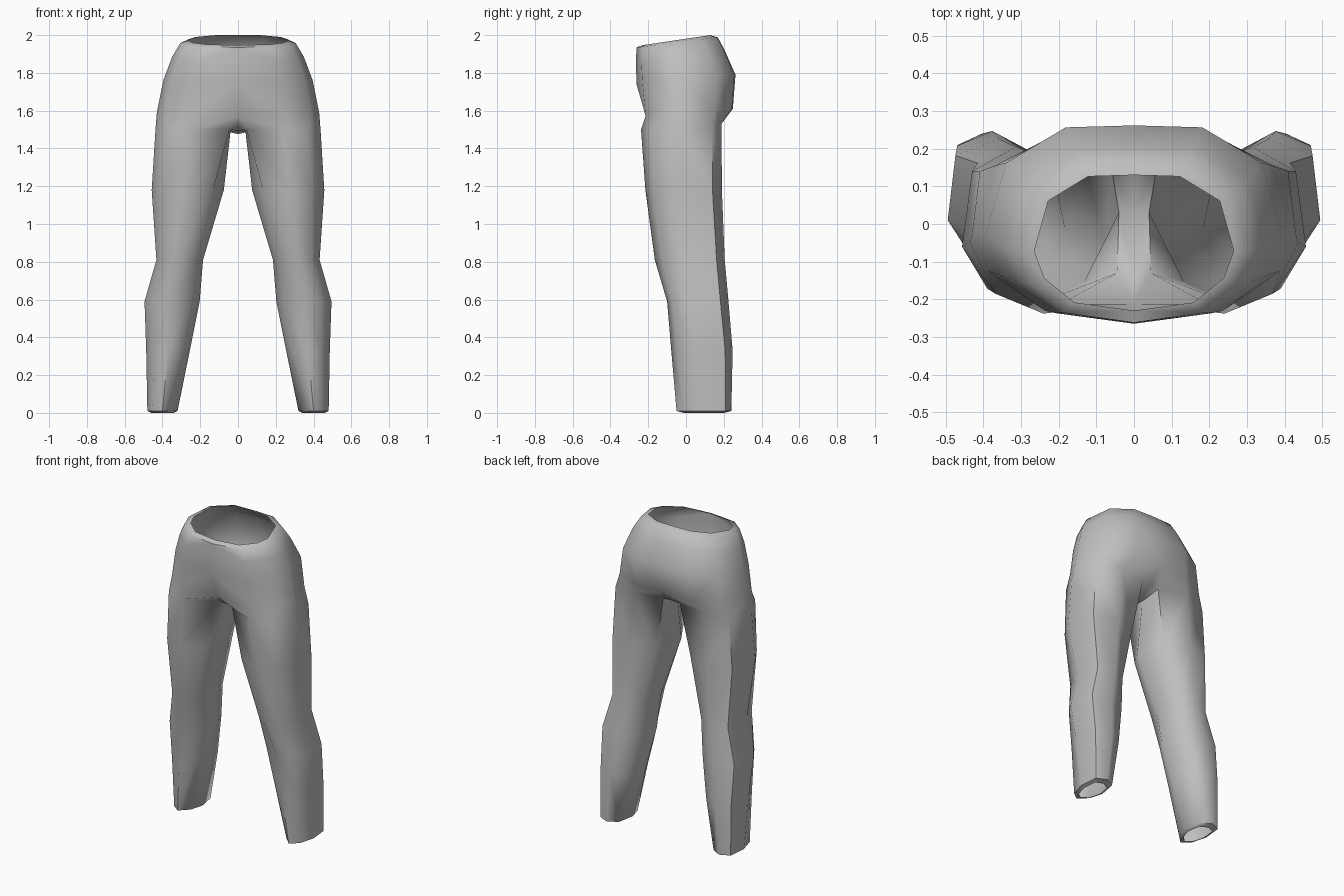
import bpy
import bmesh
from math import radians
from mathutils import Vector

cube = bpy.data.objects.get("Cube")
if cube:
    bpy.data.objects.remove(cube)

# Plain cloth material
cloth = bpy.data.materials.new("grey cloth")
cloth.use_nodes = True
GREY = (0.52, 0.52, 0.52, 1)
cloth.diffuse_color = GREY
cloth.node_tree.nodes["Principled BSDF"].inputs["Base Color"].default_value = GREY

# Half outline of the hips, front centre round the side to back centre
HIP = [(0, -1), (.6, -.88), (.9, -.52), (1, -.12), (.86, .62), (.46, .98), (0, 1)]
# Outline of a leg: front inner, front, outer side, back, back inner, inner
LEG = [(-.7, -.6), (0, -1), (.65, -.72), (1, 0), (.86, .8), (.05, 1), (-.75, .75), (-1, 0)]

bm = bmesh.new()


def hip_ring(z_front, z_back, width, front, back):
    mid, half = (front + back) / 2, (back - front) / 2
    return [bm.verts.new((u * width, mid + v * half,
                          z_front + (z_back - z_front) * (v + 1) / 2)) for u, v in HIP]


def leg_ring(z, inner, outer, front, back, side):
    mid, half = (inner + outer) / 2, (outer - inner) / 2
    ring = []
    for u, v in LEG:
        reach = back - side if v > 0 else side - front
        ring.append(bm.verts.new((mid + u * half, side + v * reach, z)))
    return ring


def bridge(a, b, closed=False):
    n = len(a)
    for i in range(n if closed else n - 1):
        j = (i + 1) % n
        bm.faces.new((a[i], a[j], b[j], b[i]))


# Hips, from the waist lip down to the seat
hips = [hip_ring(*r) for r in (
    (1.947, 2.0, .265, -.23, .13),
    (1.935, 1.988, .305, -.262, .168),
    (1.86, 1.92, .348, -.265, .205),
    (1.74, 1.79, .395, -.262, .262),
    (1.57, 1.61, .43, -.243, .248))]
for a, b in zip(hips, hips[1:]):
    bridge(a, b)
seat = hips[-1]
seat[0].co.y += .03

# Leg, from the crotch to the hem
legs = [leg_ring(*r) for r in (
    (1.5, .045, .437, -.238, .188, -.05),
    (1.18, .075, .457, -.215, .19, -.06),
    (.81, .185, .432, -.165, .205, -.01),
    (.59, .203, .495, -.1, .225, .01),
    (.33, .255, .486, -.078, .247, .05),
    (.01, .32, .48, -.05, .24, .09))]
for a, b in zip(legs, legs[1:]):
    bridge(a, b, True)

# Crotch edges of the leg top
top = legs[0]
top[0].co = (.045, -.13, 1.5)
top[7].co = (.04, .03, 1.485)
top[6].co = (.06, .15, 1.52)
top[5].co.z = 1.53

# Hem turned in at the ankle
hem = legs[-1]
centre = sum((v.co for v in hem), Vector()) / len(hem)
turned = [bm.verts.new(centre + (v.co - centre) * .74 - Vector((0, 0, .01))) for v in hem]
bridge(hem, turned, True)

# Join the seat to the leg and close the crotch
bridge(seat[1:6], top[1:6])
under = [bm.verts.new(p) for p in ((0, -.13, 1.495), (0, .03, 1.475), (0, .16, 1.53))]
bm.faces.new((seat[0], seat[1], top[1], top[0]))
bm.faces.new((seat[0], top[0], under[0]))
bm.faces.new((seat[6], seat[5], top[5], top[6]))
bm.faces.new((seat[6], top[6], under[2]))
bridge(under, [top[0], top[7], top[6]])

bmesh.ops.recalc_face_normals(bm, faces=bm.faces)
bm.normal_update()
side = max(bm.faces, key=lambda f: f.calc_center_median().x)
if side.normal.x < 0:
    bmesh.ops.reverse_faces(bm, faces=bm.faces)

mesh = bpy.data.meshes.new("trousers")
bm.to_mesh(mesh)
bm.free()
mesh.materials.append(cloth)
trousers = bpy.data.objects.new("trousers", mesh)
bpy.context.collection.objects.link(trousers)

# Other half
mirror = trousers.modifiers.new("mirror", 'MIRROR')
mirror.use_clip = True
mirror.merge_threshold = .001

bpy.ops.object.select_all(action='DESELECT')
trousers.select_set(True)
bpy.context.view_layer.objects.active = trousers
bpy.ops.object.modifier_apply(modifier=mirror.name)
bpy.ops.object.shade_smooth_by_angle(angle=radians(60))
